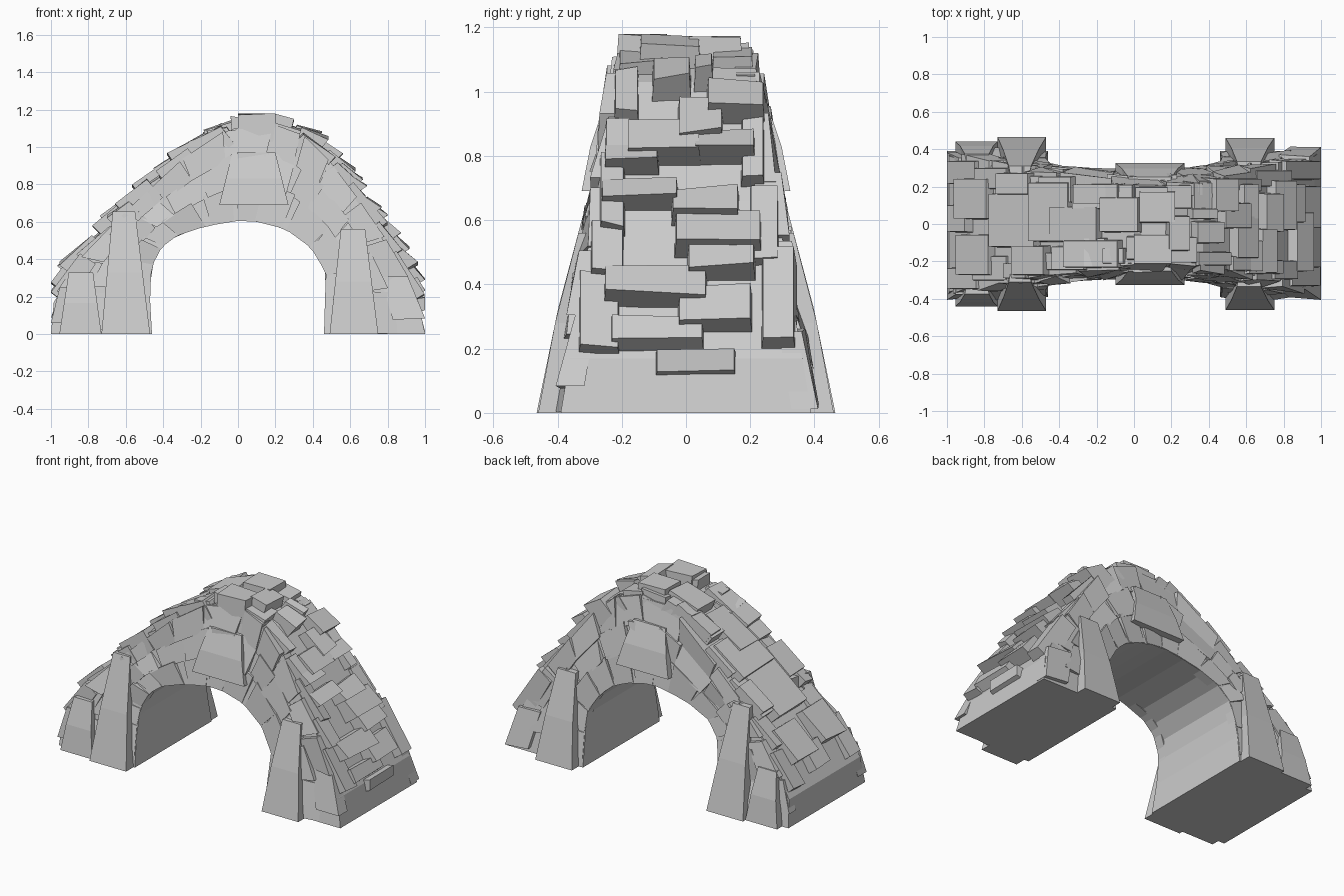
import bpy, bmesh, random
from mathutils import Vector

if "Cube" in bpy.data.objects:
    bpy.data.objects.remove(bpy.data.objects["Cube"])

random.seed(4)
# opening and outer ridge, matched point for point from left foot to right foot (x, z)
INNER = [(-.46, 0), (-.47, .18), (-.465, .32), (-.44, .42), (-.37, .50), (-.27, .55), (-.12, .585), (0, .605),
         (.1, .6), (.22, .57), (.33, .52), (.42, .42), (.47, .32), (.465, .18), (.46, 0)]
OUTER = [(-1, 0), (-.985, .17), (-.86, .37), (-.72, .52), (-.58, .66), (-.45, .78), (-.26, .95), (-.02, 1.10),
         (.22, 1.10), (.37, 1.03), (.52, .87), (.67, .66), (.82, .44), (.965, .17), (1, 0)]


def depth(z):
    """Half thickness of the arch at height z."""
    return .39 - .165 * z


def clamp(v):
    return (max(-1, min(1, v[0])), v[1], max(0, min(1.18, v[2])))


def make(name, verts, faces):
    me = bpy.data.meshes.new(name)
    me.from_pydata([clamp(v) for v in verts], [], faces)
    bm = bmesh.new()
    bm.from_mesh(me)
    bmesh.ops.recalc_face_normals(bm, faces=bm.faces)
    bm.to_mesh(me)
    bm.free()
    bpy.context.collection.objects.link(bpy.data.objects.new(name, me))


def hexa(name, a, b):
    """Six-sided block between matching quads a and b."""
    f = [(3, 2, 1, 0), (4, 5, 6, 7)] + [(i, (i + 1) % 4, (i + 1) % 4 + 4, i + 4) for i in range(4)]
    make(name, list(a) + list(b), f)


def ridge(val, axis, pts):
    """Point on the outer ridge at a given x (axis 0) or z (axis 1)."""
    for p, q in zip(pts, pts[1:]):
        lo, hi = sorted((p[axis], q[axis]))
        if lo <= val <= hi and hi > lo:
            t = (val - p[axis]) / (q[axis] - p[axis])
            return Vector(p).lerp(Vector(q), t)
    return Vector(pts[0])


def slope_stone(name, p, q, y0, y1, up, shingle, down=.07):
    """Stone lying on the ridge from p to q (left to right), lower end tipped out."""
    t = (q - p).normalized()
    n = Vector((-t.y, t.x))
    k0, k1 = (shingle, 0) if p.y < q.y else (0, shingle)

    def end(pt, k):
        lo, hi = pt - n * down, pt + n * (up + k)
        j = [random.uniform(-.012, .012) for _ in range(2)]
        return [(lo.x, y0, lo.y), (lo.x, y1, lo.y), (hi.x, y1 - .01, hi.y + j[0]), (hi.x, y0 + .01, hi.y + j[1])]
    hexa(name, end(p, k0), end(q, k1))


# core arch
n = len(INNER)
verts, faces = [], []
for (xi, zi), (xo, zo) in zip(INNER, OUTER):
    verts += [(xi, -depth(zi), zi), (xo, -depth(zo), zo), (xo, depth(zo), zo), (xi, depth(zi), zi)]
for i in range(n - 1):
    for k in range(4):
        a, b = i * 4 + k, i * 4 + (k + 1) % 4
        faces.append((a, a + 4, b + 4, b))
faces += [(0, 1, 2, 3), tuple(4 * (n - 1) + k for k in (3, 2, 1, 0))]
make("arch_core", verts, faces)

# right slope stones: y0, y1, z low, z high
for y0, y1, z0, z1 in [(-.10, .16, .11, .19), (-.24, .06, .18, .28), (-.03, .21, .25, .37), (-.26, .07, .33, .44),
                       (0, .22, .41, .51), (-.04, .24, .48, .60), (-.05, .17, .58, .67), (-.27, -.02, .63, .70),
                       (-.26, -.08, .74, .79), (.02, .22, .77, .84), (-.19, .05, .77, .88), (-.03, .12, .82, .95),
                       (.06, .25, .90, 1.00), (-.11, .02, .97, 1.06), (.02, .09, 1.0, 1.07)]:
    slope_stone("right_slope_stone", ridge(z1, 1, OUTER[8:]), ridge(z0, 1, OUTER[8:]), y0, y1, .06, .035)

# left slope and crown stones: y0, y1, x left, x right
for y0, y1, x0, x1 in [(-.05, .11, -.95, -.86), (-.28, -.05, -.89, -.74), (.02, .25, -.90, -.75), (-.13, .17, -.72, -.50),
                       (.15, .28, -.68, -.53), (-.28, -.11, -.60, -.45), (-.10, .23, -.51, -.32), (-.10, .10, -.40, -.17),
                       (-.24, -.08, -.33, -.06), (.10, .22, -.28, -.06), (-.05, .15, -.15, .04)]:
    slope_stone("left_slope_stone", ridge(x0, 0, OUTER), ridge(x1, 0, OUTER), y0, y1, .055, .03)
for y0, y1, x0, x1 in [(.0, .18, .03, .22), (-.22, -.05, -.0, .2), (-.15, .05, .17, .28)]:
    slope_stone("crown_stone", ridge(x0, 0, OUTER), ridge(x1, 0, OUTER), y0, y1, .08, 0)

# thinner stones along both long edges
for s in (-1, 1):
    x = -.97
    while x < .9:
        w = random.uniform(.09, .17)
        p, q = ridge(x, 0, OUTER), ridge(min(x + w, .985), 0, OUTER)
        d = depth((p.y + q.y) / 2)
        ys = sorted((s * (d - random.uniform(.08, .16)), s * (d + random.uniform(-.015, .015))))
        slope_stone("edge_stone", p, q, *ys, random.uniform(.02, .045), .025)
        x += w * random.uniform(.85, 1.1)


def band(u, v):
    """Point across the arch face: u along the arch, v from opening to ridge."""
    i = min(int(u), n - 2)
    a = Vector(INNER[i]).lerp(Vector(INNER[i + 1]), u - i)
    b = Vector(OUTER[i]).lerp(Vector(OUTER[i + 1]), u - i)
    return a.lerp(b, v)


# tilted stones on the front and back faces
for s in (-1, 1):
    for v0, v1 in ((.01, .42), (.38, .74), (.7, 1.04)):
        u = .15 + random.uniform(0, .4)
        while u < n - 1.7:
            w = random.uniform(.75, 1.3)
            e, k = min(u + w, n - 1.02), random.uniform(-.12, .12)
            c = [band(u, v0), band(e, v0), band(min(max(e + k, 0), n - 1.02), v1), band(max(u + k, 0), v1)]
            lift = [random.uniform(-.005, .035) for _ in range(4)]
            if v0 < .1:
                lift[0] = lift[1] = .003
            hexa("face_stone", [(p.x, s * (depth(p.y) - .06), p.y) for p in c],
                 [(p.x, s * (depth(p.y) + h), p.y) for p, h in zip(c, lift)])
            u += w * random.uniform(.95, 1.2)

# buttresses and keystones: base x0, x1, z, y ; top x0, x1, z, y
for name, b, t in [("tall_buttress", (-.73, -.47, 0, .465), (-.67, -.55, .655, .31)),
                   ("small_buttress", (-.955, -.73, 0, .44), (-.905, -.775, .33, .375)),
                   ("right_buttress", (.49, .75, 0, .46), (.55, .68, .56, .335)),
                   ("keystone", (-.10, .27, .69, .325), (-.03, .2, .97, .25))]:
    for s in (-1, 1):
        m = [(i + j) / 2 for i, j in zip(b, t)]
        m[3] += .01
        quads = [[(x0, s * y, z), (x1, s * y, z), (x1 - i, s * (y - .15), z), (x0 + i, s * (y - .15), z)]
                 for (x0, x1, z, y), i in ((b, 0), (m, .02), (t, .03))]
        hexa(name, quads[0], quads[1])
        hexa(name + "_upper", quads[1], quads[2])
